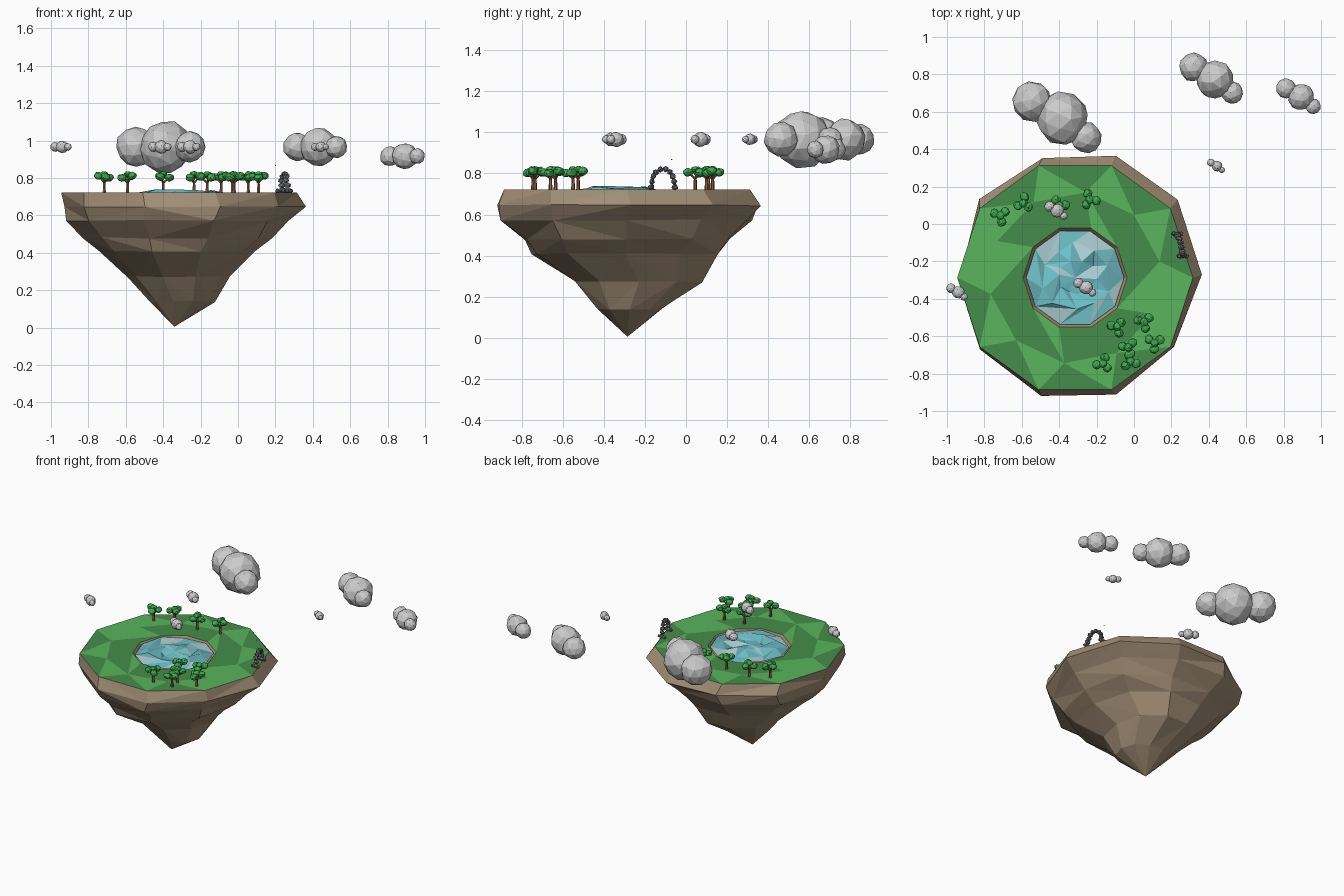
import bpy, bmesh, math, random
from mathutils import Vector, Matrix

if "Cube" in bpy.data.objects:
    bpy.data.objects.remove(bpy.data.objects["Cube"])

rng = random.Random(4)
CX, CY, TOP, N = -0.315, -0.287, 0.722, 10


def mat(name, r, g, b):
    m = bpy.data.materials.new(name)
    m.diffuse_color = (r, g, b, 1)
    m.use_nodes = True
    m.node_tree.nodes["Principled BSDF"].inputs["Base Color"].default_value = m.diffuse_color
    return m


EARTH = mat("earth", .36, .27, .18)
RIM = mat("rim_earth", .40, .25, .17)
GRASS_D = mat("dark_grass", .06, .27, .07)
GRASS_L = mat("light_grass", .10, .46, .11)
WATER = [mat("water_a", .16, .55, .60), mat("water_b", .13, .42, .46), mat("water_c", .42, .63, .66)]
LEAF = mat("leaf", .05, .40, .08)
BARK = mat("bark", .30, .13, .06)
STONE = mat("dark_stone", .16, .16, .17)


def finish(name, bm, mats):
    me = bpy.data.meshes.new(name)
    bm.to_mesh(me)
    bm.free()
    for m in mats:
        me.materials.append(m)
    ob = bpy.data.objects.new(name, me)
    bpy.context.collection.objects.link(ob)
    return ob


def ring(bm, cx, cy, rx, ry, z, jit=0.0, n=N, phase=0.0):
    out = []
    for i in range(n):
        a = 2 * math.pi * (i + phase) / n
        k = 1 + rng.uniform(-jit, jit)
        out.append(bm.verts.new((cx + rx * k * math.cos(a), cy + ry * k * math.sin(a),
                                 z + rng.uniform(-jit, jit) * .12)))
    return out


def bridge(bm, lo, hi, mats=(0, 0), flip=False):
    n = len(lo)
    for i in range(n):
        a, b, c, d = lo[i], lo[(i + 1) % n], hi[(i + 1) % n], hi[i]
        tris = ((a, b, d), (b, c, d)) if (flip or rng.random() < .5) else ((a, b, c), (a, c, d))
        for t, m in zip(tris, mats):
            bm.faces.new(t).material_index = m


# Rock body: rings (z, xmin, xmax, ymin, ymax) up from the tip
bm = bmesh.new()
levels = [(.14, -.47, -.12, -.43, -.12), (.272, -.59, -.04, -.53, .07),
          (.41, -.75, .10, -.74, .14), (.48, -.83, .20, -.79, .21),
          (.572, -.93, .29, -.89, .31), (.645, -.935, .345, -.905, .365)]
tip = bm.verts.new((-.34, -.285, .005))
prev = None
for z, x0, x1, y0, y1 in levels:
    cur = ring(bm, (x0 + x1) / 2, (y0 + y1) / 2, (x1 - x0) / 2, (y1 - y0) / 2 / .951, z, .035)
    if prev:
        bridge(bm, prev, cur)
    else:
        for i in range(N):
            bm.faces.new((tip, cur[(i + 1) % N], cur[i]))
    prev = cur
bridge(bm, prev, ring(bm, CX, CY, .63, .63, TOP))
finish("island_rock", bm, [EARTH])

# Grass top: two-tone pinwheel annulus
bm = bmesh.new()
outer = ring(bm, CX, CY, .63, .63, TOP)
mid = ring(bm, CX, CY, .46, .46, TOP, phase=.3)
inner = ring(bm, CX, CY, .278, .278, TOP)
bridge(bm, outer, mid, (0, 1), True)
bridge(bm, mid, inner, (0, 0), True)
for i, f in enumerate(bm.faces):
    if i % 5 == 3:
        f.material_index = 1
for v in mid:
    v.co.z = TOP
finish("grass_top", bm, [GRASS_D, GRASS_L])

# Pond bank and basin
bm = bmesh.new()
a = ring(bm, CX, CY, .278, .278, TOP)
b = ring(bm, CX, CY, .25, .25, TOP - .04)
bridge(bm, a, b)
bm.faces.new(b)
finish("pond_bank", bm, [RIM])

# Faceted water surface
bm = bmesh.new()
rings = [ring(bm, CX, CY, r, r, TOP - .004, 0, N, p) for r, p in ((.262, 0), (.185, .5), (.10, 0))]
for r in rings:
    for v in r:
        v.co += Vector((rng.uniform(-.02, .02), rng.uniform(-.02, .02), rng.uniform(-.012, .022))) \
            if r is not rings[0] else Vector((0, 0, rng.uniform(-.012, .006)))
bridge(bm, rings[0], rings[1])
bridge(bm, rings[1], rings[2])
c = bm.verts.new((CX, CY, TOP + .01))
for i in range(N):
    bm.faces.new((rings[2][i], rings[2][(i + 1) % N], c))
for f in bm.faces:
    f.material_index = rng.choice((0, 0, 1, 2))
finish("pond_water", bm, WATER)


def blob(bm, loc, scale, sub=1, jit=.1, mi=0):
    rot = Matrix.Rotation(rng.uniform(0, 6), 4, 'Z') @ Matrix.Rotation(rng.uniform(0, .6), 4, 'X')
    m = Matrix.Translation(loc) @ Matrix.Diagonal((*scale, 1)) @ rot
    vs = bmesh.ops.create_icosphere(bm, subdivisions=sub, radius=1, matrix=m)["verts"]
    for v in vs:
        v.co = Vector(loc) + (v.co - Vector(loc)) * (1 + rng.uniform(-jit, jit))
        for f in v.link_faces:
            f.material_index = mi


def limb(bm, p, q, r1, r2, mi):
    d = q - p
    m = Matrix.Translation((p + q) / 2) @ d.to_track_quat('Z', 'Y').to_matrix().to_4x4()
    vs = bmesh.ops.create_cone(bm, cap_ends=True, segments=6, radius1=r1, radius2=r2,
                               depth=d.length, matrix=m)["verts"]
    for v in vs:
        for f in v.link_faces:
            f.material_index = mi


# Trees: trunk, three branches, leaf clumps
def tree(i, x, y):
    bm = bmesh.new()
    fork = Vector((x, y, TOP + .052))
    limb(bm, Vector((x, y, TOP - .005)), fork, .010, .007, 0)
    a0 = rng.uniform(0, 6)
    for k, (r, h) in enumerate(((.033, .080), (.032, .090), (.034, .084))):
        a = a0 + k * 2.1
        end = Vector((x + r * math.cos(a), y + r * math.sin(a), TOP + h))
        limb(bm, fork, end, .006, .004, 0)
        blob(bm, end, (.025, .025, .021), 2, .12, 1)
    blob(bm, (x, y, TOP + .098), (.022, .022, .016), 2, .12, 1)
    finish(f"tree_{i}", bm, [BARK, LEAF])


for i, p in enumerate([(-.715, .045), (-.59, .11), (-.40, .10), (-.235, .13), (-.09, -.55), (.055, -.525),
                       (.11, -.635), (-.03, -.66), (-.02, -.735), (-.165, -.745)]):
    tree(i, *p)

# Stone arch
bm = bmesh.new()
path = [(-.056, .012), (-.054, .038), (-.048, .064), (-.034, .085), (-.013, .098)]
path += [(-s, z) for s, z in reversed(path)]
for s, z in path:
    blob(bm, (.247 - .25 * s + rng.uniform(-.005, .005), -.112 + s, TOP + z), (.021, .015, .016), 1, .15)
for s in (-.06, .06):
    for dx in (-.018, .018):
        blob(bm, (.247 - .25 * s + dx, -.112 + s, TOP + .01), (.016, .013, .013), 1, .15)
blob(bm, (.20, -.07, .868), (.004, .004, .004))
finish("stone_arch", bm, [STONE])


# Clouds: three faceted puffs each
def cloud(i, x, y, z, s):
    bm = bmesh.new()
    for dx, dy, dz, r in ((0, 0, 0, .142), (-.16, .09, .0, .108), (.128, -.102, 0, .084)):
        blob(bm, (x + dx * s, y + dy * s, z + dz * s), (r * s, r * s, r * s), 2, .04)
    finish(f"cloud_{i}", bm, [])


for i, c in enumerate([(-.385, .565, .967, 1), (.433, .775, .965, .72), (.893, .68, .917, .5),
                       (.444, .31, .966, .2), (-.41, .07, .966, .26), (-.256, -.34, .966, .26),
                       (-.94, -.365, .966, .24)]):
    cloud(i, *c)

# Consistent outward faces
for ob in bpy.context.collection.objects:
    bm = bmesh.new()
    bm.from_mesh(ob.data)
    bmesh.ops.recalc_face_normals(bm, faces=bm.faces)
    if ob.name in ("grass_top", "pond_water"):
        bm.normal_update()
        if sum(f.normal.z for f in bm.faces) < 0:
            bmesh.ops.reverse_faces(bm, faces=bm.faces)
    if ob.name == "pond_bank":
        bm.normal_update()
        if max(bm.faces, key=lambda f: len(f.verts)).normal.z < 0:
            bmesh.ops.reverse_faces(bm, faces=bm.faces)
    bm.to_mesh(ob.data)
    bm.free()
